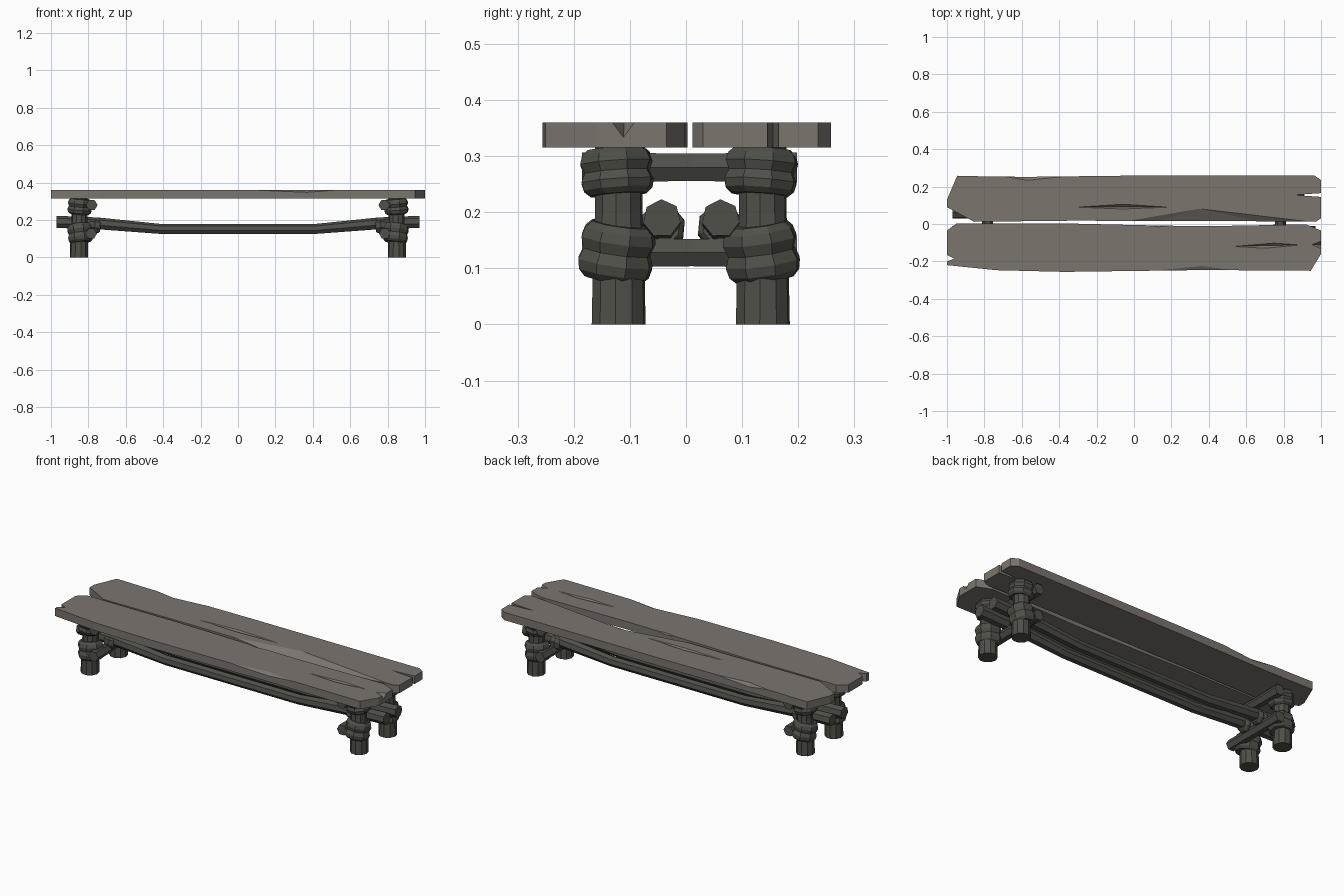
import bpy, bmesh, math
from mathutils import Vector

if "Cube" in bpy.data.objects:
    bpy.data.objects.remove(bpy.data.objects["Cube"])


def material(name, col):
    m = bpy.data.materials.new(name)
    m.diffuse_color = (*col, 1)
    m.use_nodes = True
    m.node_tree.nodes["Principled BSDF"].inputs["Base Color"].default_value = m.diffuse_color
    return m


PLANK = material("weathered plank", (0.20, 0.177, 0.158))
DARK = material("dark bark", (0.080, 0.080, 0.067))


def finish(name, bm, mat):
    bmesh.ops.recalc_face_normals(bm, faces=bm.faces)
    me = bpy.data.meshes.new(name)
    bm.to_mesh(me)
    bm.free()
    me.materials.append(mat)
    ob = bpy.data.objects.new(name, me)
    bpy.context.collection.objects.link(ob)
    return ob


def tube(name, pts, radii, sides, axis, turn=0.0):
    """Closed faceted tube: rings perpendicular to axis at each point."""
    bm = bmesh.new()
    a = Vector(axis).normalized()
    ref = Vector((0, 0, 1)) if abs(a.z) < 0.7 else Vector((1, 0, 0))
    u = a.cross(ref).normalized()
    v = a.cross(u)
    rings = []
    for p, r in zip(pts, radii):
        ring = []
        for i in range(sides):
            t = 2 * math.pi * i / sides + turn
            ring.append(bm.verts.new(Vector(p) + r * (math.cos(t) * u + math.sin(t) * v)))
        rings.append(ring)
    for r0, r1 in zip(rings, rings[1:]):
        for i in range(sides):
            j = (i + 1) % sides
            bm.faces.new((r0[i], r0[j], r1[j], r1[i]))
    bm.faces.new(rings[0])
    bm.faces.new(rings[-1])
    return finish(name, bm, DARK)


def lashing(name, centre, height, r, axis):
    """Rope binding with two bulges along a slightly tilted axis."""
    a = Vector(axis).normalized()
    steps = ((-0.5, 0.80), (-0.38, 0.98), (-0.2, 1.04), (0, 0.93),
             (0.2, 1.04), (0.38, 0.97), (0.5, 0.80))
    tube(name, [Vector(centre) + a * height * s for s, _ in steps],
         [r * k for _, k in steps], 8, a, 0.3)


def plank(name, outline, cuts):
    """Extruded outline with wedge-shaped splits cut away."""
    z0, z1 = 0.315, 0.36
    bm = bmesh.new()
    f = bm.faces.new([bm.verts.new((x, y, z0)) for x, y in outline])
    ext = bmesh.ops.extrude_face_region(bm, geom=[f])
    bmesh.ops.translate(bm, vec=(0, 0, z1 - z0),
                        verts=[g for g in ext["geom"] if isinstance(g, bmesh.types.BMVert)])
    ob = finish(name, bm, PLANK)
    for k, (top, low) in enumerate(cuts):
        # top outline at the surface, continued upward, pointing down to low
        cb = bmesh.new()
        for x, y in top:
            cb.verts.new((x, y, z1 + 0.0003))
            cb.verts.new((x, y, z1 + 0.03))
        for p in low:
            cb.verts.new(p)
        bmesh.ops.convex_hull(cb, input=cb.verts)
        cutter = finish(f"{name}_cutter_{k}", cb, PLANK)
        cutter.hide_render = True
        cutter.hide_viewport = True
        md = ob.modifiers.new("split", 'BOOLEAN')
        md.operation = 'DIFFERENCE'
        md.solver = 'EXACT'
        md.object = cutter


# planks of the seat
plank("back_plank",
      [(-1, .09), (-.855, .012), (-.3, .018), (.0, .016), (.5, .016), (.97, .012), (1, .03),
       (1, .145), (.855, .155), (1, .165), (1, .235), (.965, .258), (-.07, .258),
       (-.57, .252), (-.78, .254), (-.945, .258), (-1, .13)],
      [([(-.07, .01), (.35, .082), (.96, .01)], [(.1, .008, .34), (.35, .008, .318), (.7, .008, .335)]),
       ([(-.31, .09), (-.06, .106), (.19, .09), (-.06, .08)], [(-.06, .092, .345)]),
       ([(-.69, .27), (-.69, .253), (-.57, .233), (-.38, .253), (-.38, .27)], [(-.57, .262, .335)])])
plank("front_plank",
      [(-1, -.22), (-.735, -.247), (-.37, -.256), (.38, -.246), (.945, -.25), (1, -.16),
       (1, -.035), (.92, -.002), (.38, -.012), (.12, -.008), (-.37, .003), (-.95, .002),
       (-1, -.035), (-1, -.165), (-.96, -.185), (-1, -.20)],
      [([(.53, -.12), (.75, -.102), (.89, -.112), (.7, -.13)], [(.72, -.115, .345)]),
       ([(.95, -.11), (1.01, -.136), (1.01, -.088)], [(1.01, -.112, .328)]),
       ([(.1, -.26), (.1, -.249), (.37, -.224), (.53, -.248), (.53, -.26)], [(.37, -.256, .343)]),
       ([(-.05, .01), (.13, -.016), (.36, .01)], [(.13, .005, .34)])])

LEGS = ((-.12, "front"), (.137, "back"))
for sx, side in ((-1, "left"), (1, "right")):
    x = .85 * sx
    xo = (.803 if sx < 0 else .805) * sx
    for y, where in LEGS:
        tag = f"{where}_{side}"
        # leg post
        tube(f"{tag}_leg", [(x, y, 0), (x, y, .1), (x * .996, y, .2), (x * .996, y, .316)],
             [.049, .047, .043, .043], 10, (0, 0, 1), .2)
        # rope lashings holding the crossbars
        t = .14 if where == "front" else -.14
        lashing(f"{tag}_lower_lashing", (x * .993, y - .003, .13), .10, .067, (.12 * sx, t, 1))
        lashing(f"{tag}_upper_lashing", (x * .995, y - .003, .272), .082, .065, (-.08 * sx, -t * .5, 1))
    # crossbars on the inner side of the legs
    for z, bx, label in ((.28, .782, "upper"), (.128, .785, "lower")):
        tube(f"{label}_{side}_crossbar",
             [(bx * sx, -.185, z), (bx * sx, .01, z), (bx * sx, .198, z)],
             [.031, .028, .031], 6, (0, 1, 0))

# sagging long poles with collars
for y, where in ((-.043, "front"), (.062, "back")):
    path = [(-.97, .189), (-.75, .181), (-.42, .152), (.42, .152), (.75, .181), (.97, .189)]
    tube(f"{where}_pole", [(px, y, pz) for px, pz in path],
         [.034, .033, .028, .028, .033, .034], 7, (1, 0, 0), .25)
    for sx in (-1, 1):
        lashing(f"{where}_pole_collar_{'left' if sx < 0 else 'right'}",
                (.765 * sx, y, .172), .06, .041, (1, 0, .08 * sx))
